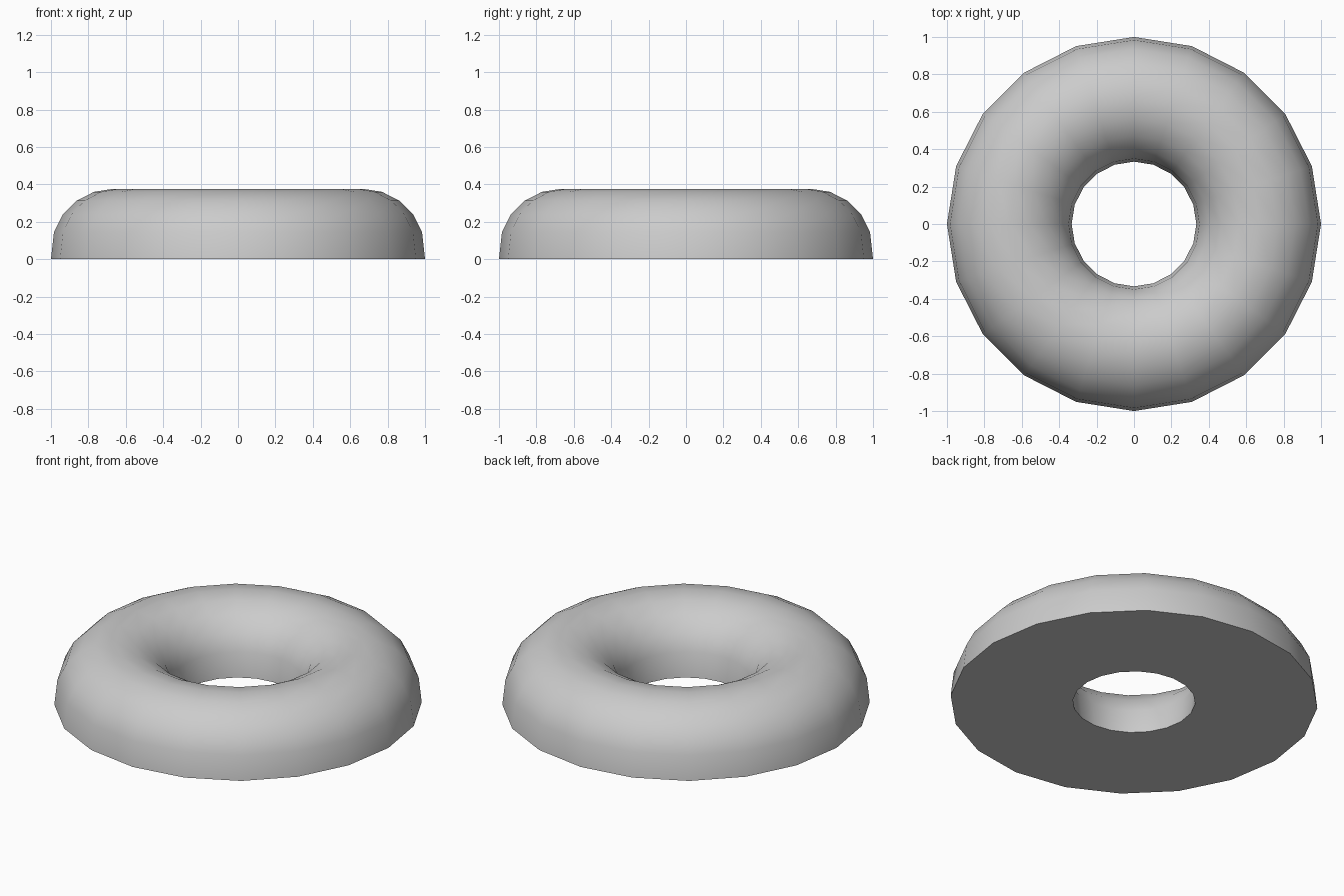
import bpy, bmesh, math

if "Cube" in bpy.data.objects:
    bpy.data.objects.remove(bpy.data.objects["Cube"])

SEGMENTS = 20        # sides around the ring
MAJOR, MINOR = 2 / 3, 1 / 3
LIFT = 0.043         # height of the tube centre above the flat base

# Upper half of the tube section, its two ends pulled down to the ground
profile = []
for i in range(11):
    a = math.pi * i / 10
    z = 0 if i in (0, 10) else LIFT + MINOR * math.sin(a)
    profile.append((MAJOR + MINOR * math.cos(a), z))

# Revolve the closed section; the closing edge makes the flat underside
bm = bmesh.new()
rings = []
for s in range(SEGMENTS):
    t = 2 * math.pi * s / SEGMENTS
    rings.append([bm.verts.new((r * math.cos(t), r * math.sin(t), z)) for r, z in profile])
for s in range(SEGMENTS):
    a, b = rings[s], rings[(s + 1) % SEGMENTS]
    for i in range(len(profile)):
        j = (i + 1) % len(profile)
        bm.faces.new((a[i], b[i], b[j], a[j]))
bmesh.ops.recalc_face_normals(bm, faces=bm.faces)

mesh = bpy.data.meshes.new("half_ring")
bm.to_mesh(mesh)
bm.free()
ring = bpy.data.objects.new("half_ring", mesh)
bpy.context.collection.objects.link(ring)

# Smooth dome, sharp base rim
bpy.context.view_layer.objects.active = ring
ring.select_set(True)
bpy.ops.object.shade_smooth_by_angle(angle=math.radians(40))
